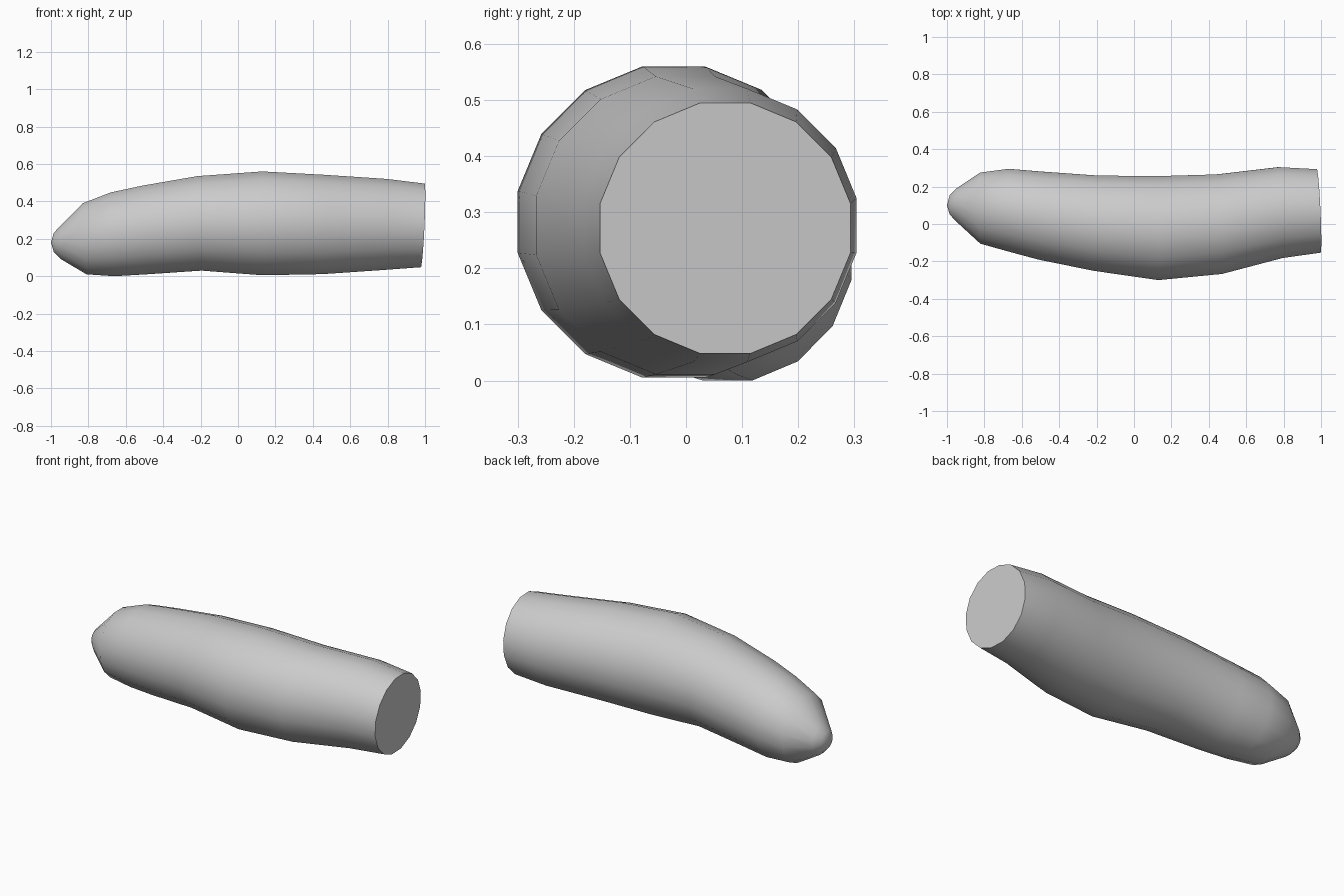
import bpy, bmesh, math

if "Cube" in bpy.data.objects:
    bpy.data.objects.remove(bpy.data.objects["Cube"])

SIDES = 16
# rings: x, y min, y max, z min, z max, x lean across y, x lean across z
RINGS = [
    (-0.985, 0.050, 0.155, 0.130, 0.232, 0.00, 0.00),
    (-0.950, 0.013, 0.190, 0.093, 0.268, 0.00, 0.00),
    (-0.820, -0.105, 0.275, 0.010, 0.390, 0.00, -0.01),
    (-0.670, -0.147, 0.295, 0.000, 0.448, 0.00, -0.01),
    (-0.500, -0.190, 0.280, 0.010, 0.484, 0.01, -0.01),
    (-0.205, -0.250, 0.259, 0.030, 0.535, 0.01, -0.01),
    (0.130, -0.300, 0.256, 0.005, 0.560, 0.00, 0.00),
    (0.455, -0.267, 0.265, 0.011, 0.542, -0.015, 0.005),
    (0.782, -0.182, 0.304, 0.033, 0.520, -0.01, 0.01),
    (0.987, -0.153, 0.293, 0.048, 0.495, -0.01, 0.01),
]

# curved tube lofted through the rings
bm = bmesh.new()
k = 1 / math.cos(math.pi / SIDES)
loops = []
for x, y0, y1, z0, z1, ly, lz in RINGS:
    loop = []
    for i in range(SIDES):
        a = 2 * math.pi * (i + 0.5) / SIDES
        c, s = math.cos(a) * k, math.sin(a) * k
        loop.append(bm.verts.new((x + ly * c + lz * s,
                                  (y0 + y1) / 2 + (y1 - y0) / 2 * c,
                                  (z0 + z1) / 2 + (z1 - z0) / 2 * s)))
    loops.append(loop)
for a, b in zip(loops, loops[1:]):
    for i in range(SIDES):
        j = (i + 1) % SIDES
        bm.faces.new((a[i], a[j], b[j], b[i]))

# rounded tip and flat cut end
tip = bm.verts.new((-1.0, 0.10, 0.18))
for i in range(SIDES):
    bm.faces.new((tip, loops[0][(i + 1) % SIDES], loops[0][i]))
bm.faces.new(loops[-1])
bmesh.ops.recalc_face_normals(bm, faces=bm.faces)

mesh = bpy.data.meshes.new("curved_body")
bm.to_mesh(mesh)
bm.free()
body = bpy.data.objects.new("curved_body", mesh)
bpy.context.collection.objects.link(body)
bpy.context.view_layer.objects.active = body
body.select_set(True)
bpy.ops.object.shade_smooth_by_angle(angle=math.radians(50))
